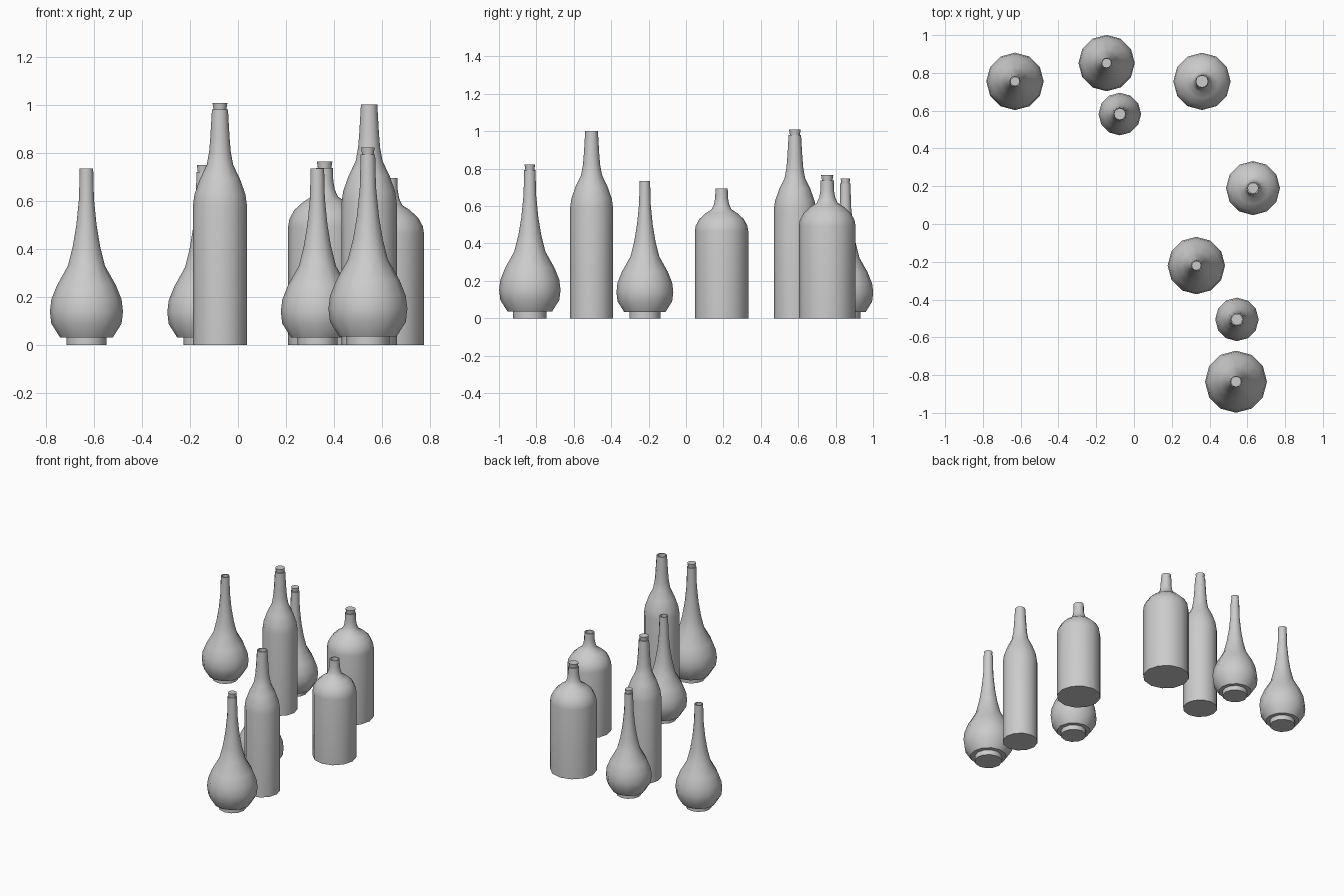
import bpy, bmesh, math

cube = bpy.data.objects.get("Cube")
if cube:
    bpy.data.objects.remove(cube, do_unlink=True)

SIDES = 12

grey = bpy.data.materials.new("plain_grey")
grey.use_nodes = True
grey.diffuse_color = (0.6, 0.6, 0.6, 1)
grey.node_tree.nodes["Principled BSDF"].inputs["Base Color"].default_value = (0.6, 0.6, 0.6, 1)

# Outer profiles as (radius, height), from the base up to the mouth
FLASK = [(0.083, 0), (0.083, 0.033), (0.11, 0.033), (0.146, 0.09), (0.152, 0.14),
         (0.146, 0.19), (0.122, 0.25), (0.077, 0.33), (0.057, 0.41), (0.042, 0.5),
         (0.031, 0.61), (0.028, 0.735)]
WINE = [(0.115, 0), (0.115, 0.59), (0.108, 0.64), (0.085, 0.705), (0.056, 0.765),
        (0.046, 0.82), (0.041, 0.88), (0.034, 1.0)]
JUG = [(0.143, 0), (0.143, 0.465), (0.138, 0.495), (0.119, 0.53), (0.084, 0.562),
       (0.053, 0.582), (0.04, 0.61), (0.034, 0.645), (0.033, 0.695)]


def lathe(name, profile, location):
    """Turn a profile about z, capping both ends."""
    bm = bmesh.new()
    rings = []
    for r, z in profile:
        angles = [2 * math.pi * i / SIDES for i in range(SIDES)]
        rings.append([bm.verts.new((r * math.cos(a), r * math.sin(a), z)) for a in angles])
    for low, high in zip(rings, rings[1:]):
        for i in range(SIDES):
            j = (i + 1) % SIDES
            bm.faces.new((low[i], low[j], high[j], high[i]))
    bm.faces.new(rings[0][::-1])
    bm.faces.new(rings[-1])
    mesh = bpy.data.meshes.new(name)
    bm.to_mesh(mesh)
    bm.free()
    mesh.materials.append(grey)
    obj = bpy.data.objects.new(name, mesh)
    obj.location = location
    bpy.context.collection.objects.link(obj)
    bpy.ops.object.select_all(action="DESELECT")
    obj.select_set(True)
    bpy.context.view_layer.objects.active = obj
    bpy.ops.object.shade_smooth_by_angle(angle=math.radians(40))
    return obj


def bottle(name, outline, x, y, scale, corked):
    """A hollow-necked bottle, with a tapered cork if it has one."""
    outer = [(r * scale, z * scale) for r, z in outline]
    r, top = outer[-1]
    bore = r * 0.8
    lathe(name, outer + [(bore, top), (bore, top - 0.1)], (x, y, 0))
    if corked:
        lathe(name + "_cork", [(bore * 0.85, -0.04), (bore, 0), (r * 0.93, 0.028)], (x, y, top))


# The eight bottles, from the back left round to the front
bottle("back_right_flask", FLASK, -0.63, 0.755, 1.0, False)
bottle("back_flask", FLASK, -0.145, 0.852, 0.98, True)
bottle("back_wine_bottle", WINE, -0.075, 0.582, 0.98, True)
bottle("back_left_jug", JUG, 0.36, 0.755, 1.06, True)
bottle("left_jug", JUG, 0.63, 0.19, 1.0, False)
bottle("middle_flask", FLASK, 0.33, -0.22, 1.0, False)
bottle("front_wine_bottle", WINE, 0.545, -0.505, 1.0, False)
bottle("front_flask", FLASK, 0.54, -0.835, 1.08, True)
